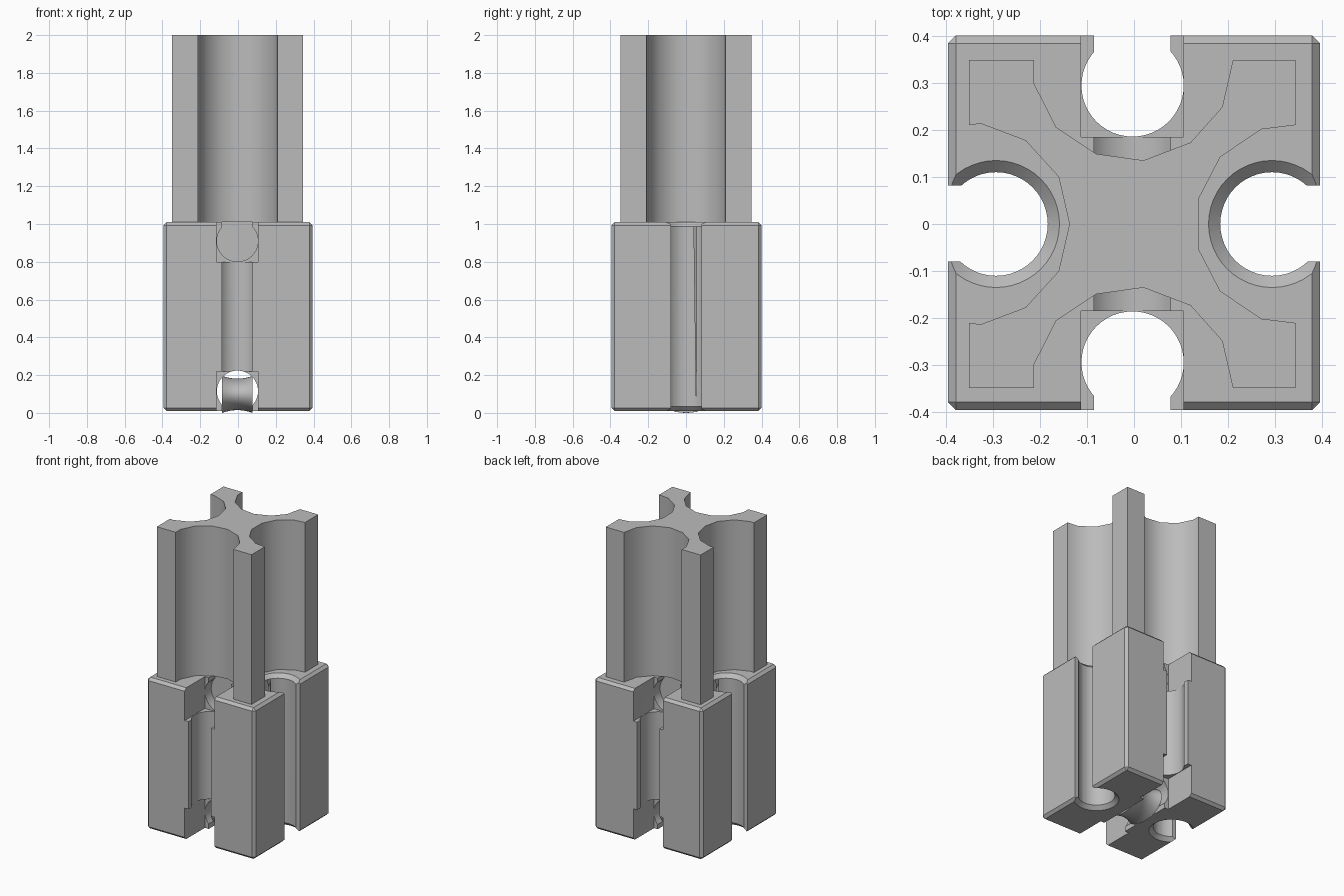
import bpy, bmesh, math
from mathutils import Matrix, Vector

if "Cube" in bpy.data.objects:
    bpy.data.objects.remove(bpy.data.objects["Cube"])

grey = bpy.data.materials.new("plain grey")
grey.diffuse_color = (0.5, 0.5, 0.5, 1)
grey.use_nodes = True
grey.node_tree.nodes["Principled BSDF"].inputs["Base Color"].default_value = grey.diffuse_color


def make(name, bm, helper=False):
    bmesh.ops.recalc_face_normals(bm, faces=bm.faces)
    me = bpy.data.meshes.new(name)
    bm.to_mesh(me)
    bm.free()
    ob = bpy.data.objects.new(name, me)
    bpy.context.collection.objects.link(ob)
    me.materials.append(grey)
    ob.hide_render = helper
    return ob


def box(name, lo, hi, helper=True):
    bm = bmesh.new()
    lo, hi = Vector(lo), Vector(hi)
    bmesh.ops.create_cube(bm, size=1)
    for v in bm.verts:
        v.co = Vector([(lo[i] + hi[i]) / 2 + v.co[i] * (hi[i] - lo[i]) for i in range(3)])
    return make(name, bm, helper)


def rod(name, centre, r1, r2, depth, axis="Z"):
    bm = bmesh.new()
    rot = Matrix.Rotation(math.pi / 2, 4, "X") if axis == "Y" else Matrix()
    bmesh.ops.create_cone(bm, cap_ends=True, segments=48, radius1=r1, radius2=r2,
                          depth=depth, matrix=Matrix.Translation(centre) @ rot)
    return make(name, bm, True)


def smooth(ob, angle):
    bpy.ops.object.select_all(action="DESELECT")
    ob.select_set(True)
    bpy.context.view_layer.objects.active = ob
    bpy.ops.object.shade_smooth_by_angle(angle=math.radians(angle))


# Lower block with chamfered outer edges
Z0, Z1 = 0.01, 1.01
block = box("lower_block", (-0.395, -0.395, Z0), (0.395, 0.4, Z1), False)
bm = bmesh.new()
bm.from_mesh(block.data)
bmesh.ops.bevel(bm, geom=bm.edges[:], offset=0.017, segments=1, affect="EDGES")
bm.to_mesh(block.data)
bm.free()

cutters = []
# Vertical keyhole channels on the two x sides, with flared ends
for s in (-1, 1):
    cx = s * 0.293
    cutters.append(rod("side_channel", (cx, 0, 0.5), 0.11, 0.11, 1.4))
    cutters.append(rod("upper_flare", (cx, 0, 1.0), 0.107, 0.142, 0.034))
    cutters.append(rod("lower_flare", (cx, 0, 0.02), 0.142, 0.107, 0.034))
    xs = sorted((cx, s * 0.5))
    cutters.append(box("side_slot", (xs[0], -0.08, -0.2), (xs[1], 0.082, 1.2)))

# Vertical keyhole channels on the front and back, with wide pockets at each end
for s in (-1, 1):
    cy = s * 0.294
    cutters.append(rod("front_channel", (-0.003, cy, 0.5), 0.1085, 0.1085, 1.4))
    ys = sorted((cy, s * 0.5))
    cutters.append(box("front_slot", (-0.085, ys[0], -0.2), (0.078, ys[1], 1.2)))
    ys = sorted((s * 0.185, s * 0.5))
    cutters.append(box("upper_pocket", (-0.113, ys[0], 0.8), (0.105, ys[1], 1.2)))
    cutters.append(box("lower_pocket", (-0.113, ys[0], -0.2), (0.105, ys[1], 0.22)))
    # Blind upper keyhole running under the column
    cutters.append(rod("upper_bore", (-0.003, s * 0.2, 0.91), 0.109, 0.109, 0.16, "Y"))
    ys = sorted((s * 0.12, s * 0.28))
    cutters.append(box("upper_neck", (-0.085, ys[0], 0.91), (0.078, ys[1], 1.2)))

# Lower keyhole running from front to back
cutters.append(rod("lower_bore", (-0.003, 0, 0.115), 0.109, 0.109, 0.5, "Y"))
cutters.append(box("lower_neck", (-0.085, -0.25, -0.2), (0.078, 0.25, 0.115)))

for c in cutters:
    m = block.modifiers.new("cut", "BOOLEAN")
    m.operation, m.solver, m.object = "DIFFERENCE", "EXACT", c
bpy.context.view_layer.update()
dg = bpy.context.evaluated_depsgraph_get()
cut = bpy.data.meshes.new_from_object(block.evaluated_get(dg))
block.modifiers.clear()
block.data = cut
for c in cutters:
    bpy.data.objects.remove(c)
smooth(block, 25)

# Waisted saddle filling the middle of the lower keyhole
bm = bmesh.new()
rings = []
N = 40
for i in range(9):
    x = -0.084 + 0.161 * i / 8
    r = 0.85 + 0.15 * ((x + 0.003) / 0.081) ** 2
    rings.append([bm.verts.new((x, 0.16 * r * math.cos(2 * math.pi * k / N),
                                0.098 + 0.098 * r * math.sin(2 * math.pi * k / N)))
                  for k in range(N)])
for a, b in zip(rings, rings[1:]):
    for k in range(N):
        bm.faces.new((a[k], a[(k + 1) % N], b[(k + 1) % N], b[k]))
bm.faces.new(rings[0])
bm.faces.new(rings[-1])
saddle = make("lower_saddle", bm)
smooth(saddle, 35)

# Upper column: cross-shaped section, mirrored front to back
half = [(-0.137, 0), (-0.16, 0.1), (-0.23, 0.177), (-0.325, 0.213), (-0.35, 0.21),
        (-0.35, 0.348), (-0.212, 0.348), (-0.212, 0.298), (-0.165, 0.205), (-0.08, 0.149),
        (0.02, 0.135), (0.12, 0.173), (0.187, 0.248), (0.21, 0.348), (0.343, 0.348),
        (0.343, 0.21), (0.27, 0.201), (0.183, 0.142), (0.137, 0.053)]
outline = half + [(x, -y) for x, y in reversed(half[1:])]
bm = bmesh.new()
face = bm.faces.new([bm.verts.new((x, y, Z1)) for x, y in outline])
top = bmesh.ops.extrude_face_region(bm, geom=[face])["geom"]
bmesh.ops.translate(bm, vec=(0, 0, 2 - Z1), verts=[g for g in top if isinstance(g, bmesh.types.BMVert)])
column = make("upper_column", bm)
smooth(column, 40)
